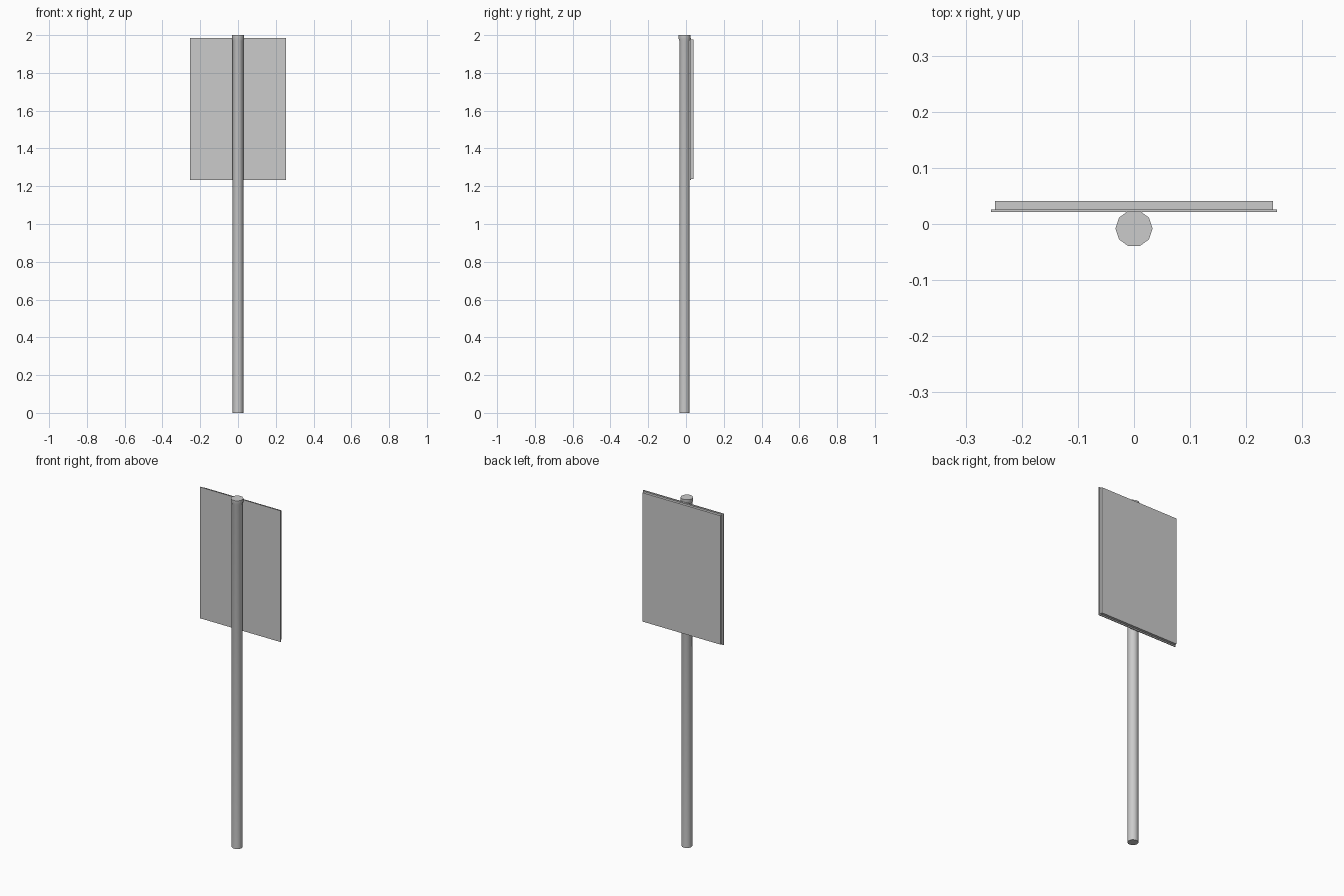
import bpy, bmesh, math

if "Cube" in bpy.data.objects:
    bpy.data.objects.remove(bpy.data.objects["Cube"])

grey = bpy.data.materials.new("light grey")
grey.diffuse_color = (0.6, 0.6, 0.6, 1)
grey.use_nodes = True
grey.node_tree.nodes["Principled BSDF"].inputs["Base Color"].default_value = grey.diffuse_color


def finish(name, bm):
    bmesh.ops.recalc_face_normals(bm, faces=bm.faces)
    me = bpy.data.meshes.new(name)
    bm.to_mesh(me)
    bm.free()
    me.materials.append(grey)
    ob = bpy.data.objects.new(name, me)
    bpy.context.collection.objects.link(ob)
    return ob


def box(name, half_x, y0, y1, z0, z1):
    bm = bmesh.new()
    bmesh.ops.create_cube(bm, size=1)
    for v in bm.verts:
        v.co = (v.co.x * 2 * half_x,
                y0 if v.co.y < 0 else y1,
                z0 if v.co.z < 0 else z1)
    return finish(name, bm)


def lathe(name, profile, cy, sides=10):
    # stacked rings of (radius, z), closed at both ends
    bm = bmesh.new()
    rings = [[bm.verts.new((r * math.cos(math.tau * i / sides),
                            cy + r * math.sin(math.tau * i / sides), z))
              for i in range(sides)] for r, z in profile]
    for a, b in zip(rings, rings[1:]):
        for i in range(sides):
            j = (i + 1) % sides
            bm.faces.new((a[i], a[j], b[j], b[i]))
    bm.faces.new(rings[0])
    bm.faces.new(rings[-1])
    ob = finish(name, bm)
    bpy.ops.object.select_all(action='DESELECT')
    ob.select_set(True)
    bpy.context.view_layer.objects.active = ob
    bpy.ops.object.shade_smooth_by_angle(angle=math.radians(40))
    return ob


# pole with a flared cap at the top
lathe("pole", [(0.0285, 0), (0.0285, 1.97), (0.033, 1.982), (0.033, 2.0)], -0.008)

# sign: thin flange plate and the thicker panel behind it
box("flange_plate", 0.255, 0.021, 0.026, 1.232, 1.985)
box("sign_panel", 0.248, 0.026, 0.041, 1.239, 1.978)
